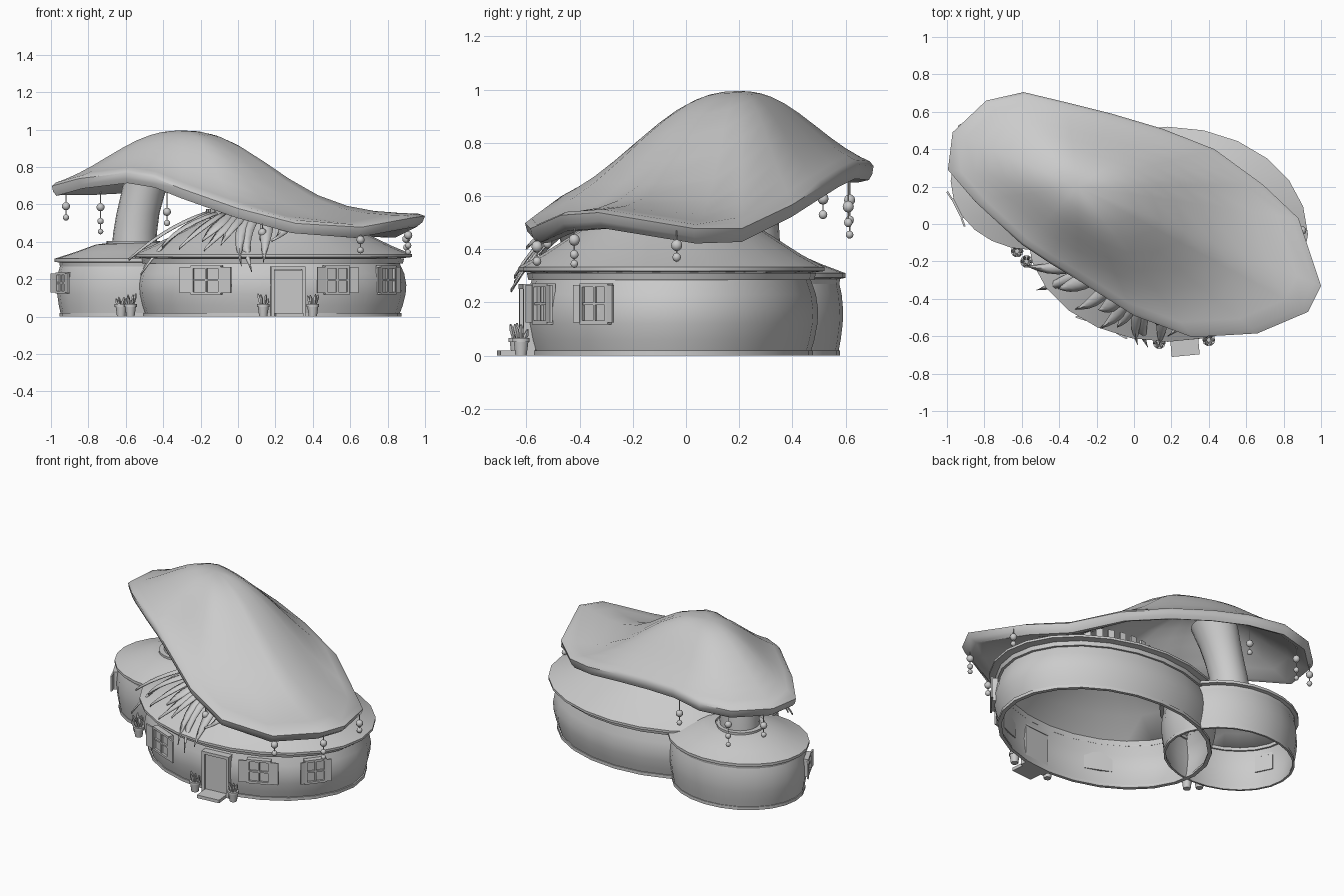
import bpy, math, random
from mathutils import Vector, Matrix
from mathutils.bvhtree import BVHTree
import bmesh

if "Cube" in bpy.data.objects:
    bpy.data.objects.remove(bpy.data.objects["Cube"])
random.seed(4)
BIG = (0.18, -0.055, 0.75, 0.575)      # centre x, y and eave radii
SMALL = (-0.54, 0.23, 0.44, 0.37)


def mesh(name, verts, faces):
    bm = bmesh.new()
    vs = [bm.verts.new(v) for v in verts]
    for f in faces:
        bm.faces.new([vs[i] for i in f])
    bmesh.ops.recalc_face_normals(bm, faces=bm.faces)
    me = bpy.data.meshes.new(name)
    bm.to_mesh(me)
    bm.free()
    ob = bpy.data.objects.new(name, me)
    bpy.context.collection.objects.link(ob)
    return ob


def bridge(rows, n, loop=False):
    pairs = [(i, (i + 1) % rows) for i in range(rows if loop else rows - 1)]
    return [(a * n + j, a * n + (j + 1) % n, b * n + (j + 1) % n, b * n + j)
            for a, b in pairs for j in range(n)]


def lathe(name, house, profile, n=24):
    """Closed profile of (radius fraction, z) swept round an oval."""
    cx, cy, rx, ry = house
    v = [(cx + rx * r * math.cos(2 * math.pi * j / n),
          cy + ry * r * math.sin(2 * math.pi * j / n), z)
         for r, z in profile for j in range(n)]
    return mesh(name, v, bridge(len(profile), n, True))


def tube(name, path, n=12):
    """Rings of (x, y, z, radius)."""
    v = [(x + r * math.cos(2 * math.pi * j / n), y + r * math.sin(2 * math.pi * j / n), z)
         for x, y, z, r in path for j in range(n)]
    f = bridge(len(path), n)
    f += [tuple(range(n)), tuple(range((len(path) - 1) * n, len(path) * n))]
    return mesh(name, v, f)


def box(name, loc, size, mat=Matrix()):
    v = [mat @ Vector([loc[k] + s[k] * size[k] / 2 for k in range(3)])
         for s in [(a, b, c) for a in (-1, 1) for b in (-1, 1) for c in (-1, 1)]]
    return mesh(name, v, [(0, 1, 3, 2), (4, 5, 7, 6), (0, 1, 5, 4),
                          (2, 3, 7, 6), (0, 2, 6, 4), (1, 3, 7, 5)])


def on_wall(house, deg, frac):
    """Frame on the wall: x along it, y inward, z up."""
    cx, cy, rx, ry = house
    c, s = math.cos(math.radians(deg)), math.sin(math.radians(deg))
    nrm = Vector((c / rx, s / ry, 0)).normalized()
    m = Matrix(((-nrm.y, -nrm.x, 0), (nrm.x, -nrm.y, 0), (0, 0, 1))).to_4x4()
    m.translation = (cx + rx * frac * c, cy + ry * frac * s, 0)
    return m


# Round bulging walls, trims and shallow conical roofs
for tag, h, dz, k in (("main", BIG, 0, 0), ("side", SMALL, -.02, .015)):
    outer = [(.905, 0), (.935, .06), (.955, .12), (.96, .17), (.945, .23), (.915, .28), (.9, .32 + dz)]
    outer = [(r + k, z) for r, z in outer]
    lathe(tag + "_wall", h, outer + [(r - .012, z) for r, z in reversed(outer)])
    lathe(tag + "_base_trim", h, [(.9 + k, 0), (.927 + k, 0), (.927 + k, .02), (.9 + k, .02)])
    lathe(tag + "_top_trim", h, [(.9, .285 + dz), (.935, .285 + dz), (.945, .31 + dz), (.9, .31 + dz)])
lathe("main_roof", BIG, [(.9, .31), (1, .318), (1, .333), (.85, .38), (.7, .435), (.55, .49),
                         (.47, .525), (.45, .51), (.55, .475), (.7, .415)])
lathe("side_roof", SMALL, [(.9, .285), (1, .293), (1, .31), (.75, .345), (.5, .385),
                           (.33, .395), (.33, .38), (.7, .335)])
lathe("stem_collar", (-.56, .235, .36, .36), [(.3, .38), (.4, .38), (.4, .405), (.3, .405)])

# Leaning stem under the high end of the cap
tube("stem", [(-.555, .235, .37, .12), (-.55, .235, .45, .117), (-.535, .23, .55, .115),
              (-.51, .225, .65, .117), (-.48, .22, .75, .125), (-.44, .215, .86, .14)], 20)

# Wavy cap: outline of (x, y, rim height), bell-shaped rise to one peak
rim = [(-.995, .29, .71), (-.97, .49, .715), (-.79, .66, .715), (-.59, .705, .725), (-.36, .65, .73),
       (-.12, .59, .70), (.15, .51, .65), (.43, .40, .58), (.69, .21, .49), (.88, .03, .49),
       (1.0, -.33, .55), (.93, -.47, .54), (.66, -.585, .49), (.31, -.605, .51),
       (0, -.49, .59), (-.3, -.30, .695), (-.45, -.21, .755), (-.6, -.11, .78), (-.85, .12, .75)]
peak = Vector((-.3, .2, .995))


def cap_ring(t, drop):
    out = []
    for x, y, z in rim:
        D = math.hypot(x - peak.x, y - peak.y)
        s = min(.74 * D, .66)
        g, gD = math.exp(-(t * D / s) ** 2.3), math.exp(-(D / s) ** 2.3)
        f = (g - gD) / (1 - gD)
        out.append((peak.x + (x - peak.x) * t, peak.y + (y - peak.y) * t,
                    z + (peak.z - z) * f - drop))
    return out


layers = [(t, 0) for t in (.08, .16, .24, .34, .44, .56, .68, .79, .9, .97)]
layers += [(1, .012), (.99, .045), (.965, .072), (.91, .075)]
layers += [(t, .06) for t in (.79, .68, .56, .44, .32, .2, .1)]
cv = [p for t, d in layers for p in cap_ring(t, d)]
n = len(rim)
cf = bridge(len(layers), n)
top, low = len(cv), len(cv) + 1
cv += [peak, peak - Vector((0, 0, .06))]
last = (len(layers) - 1) * n
cf += [(top, j, (j + 1) % n) for j in range(n)]
cf += [(low, last + j, last + (j + 1) % n) for j in range(n)]
mesh("mushroom_cap", cv, cf)
tree = BVHTree.FromPolygons([Vector(p) for p in cv], cf)

# Low slats round the roof opening, cut off under the cap
for i in range(28):
    m = on_wall(BIG, i * 360 / 28, .46)
    p = m.translation.copy()
    p.z = .2
    hit = tree.ray_cast(p, Vector((0, 0, 1)))[0]
    if hit and hit.z > .54:
        zt = min(hit.z, .575)
        box("neck_slat", (0, 0, (.5 + zt) / 2), (.04, .012, zt - .5), m)


# Windows with crossbars and open shutters
def window(house, deg, frac, w, leaf_w, z=.195, h=.14):
    m = on_wall(house, deg, frac)
    box("window_pane", (0, .005, z), (w, .02, h), m)
    for s in (-1, 1):
        box("window_side", (s * w / 2, -.002, z), (.014, .035, h + .014), m)
        box("window_rail", (0, -.002, z + s * h / 2), (w, .035, .014), m)
        hinge = m @ Matrix.Translation((s * w / 2, -.014, 0)) @ Matrix.Rotation(s * math.radians(-6), 4, 'Z')
        box("shutter", (s * (leaf_w / 2 + .005), -.002, z), (leaf_w, .01, h), hinge)
    box("window_mullion", (0, -.006, z), (.01, .02, h), m)
    box("window_crossbar", (0, -.006, z), (w, .02, .01), m)


window(BIG, -119, .95, .16, .065)
window(BIG, -61, .95, .13, .05)
window(BIG, -31, .95, .12, .03)
window(SMALL, 203, .97, .1, .05, .18, .1)

# Door and step
m = on_wall(BIG, -83, .945)
box("door", (0, .005, .125), (.15, .03, .25), m)
for s in (-1, 1):
    box("door_post", (s * .083, -.002, .13), (.018, .045, .26), m)
box("door_lintel", (0, -.002, .26), (.184, .05, .018), m)
box("door_step", (0, -.055, .01), (.15, .11, .02), m)

# Flower pots
for x, y in ((-.625, -.145), (-.575, -.2), (.135, -.635), (.4, -.62)):
    tube("pot", [(x, y, 0, .022), (x, y, .052, .029), (x, y, .052, .034), (x, y, .066, .034)], 10)
    for k in range(6):
        a = k * 1.05
        dx, dy = math.cos(a) * .014, math.sin(a) * .014
        top_z = random.uniform(.09, .125)
        tube("pot_plant", [(x + dx, y + dy, .06, .006), (x + dx * 1.6, y + dy * 1.6, top_z - .02, .01),
                           (x + dx * 2, y + dy * 2, top_z, .003)], 5)

# Bead strings hanging from the rim
for x, y, z, drops in ((-.92, .515, .68, (.59, .53)), (-.735, .615, .68, (.585, .51, .455)),
                       (-.38, .61, .68, (.56, .5)), (.13, -.52, .5, (.45, .42)),
                       (.655, -.56, .46, (.41, .355)), (.91, -.42, .5, (.435, .38, .345)),
                       (.9, -.035, .47, (.415, .37))):
    tube("bead_string", [(x, y, drops[-1], .003), (x, y, z, .003)], 6)
    for k, bz in enumerate(drops):
        r = (.022, .017, .015)[k]
        tube("bead", [(x, y, bz + r * math.sin(q), max(r * math.cos(q), .001))
                      for q in [math.pi * (i / 6 - .5) for i in range(7)]], 10)


# Long pointed leaves draped over the front of the main roof
def leaf(root, ctrl, tip, w):
    a, b, c = Vector(root), Vector(ctrl), Vector(tip)
    side = (c - a).cross(Vector((0, 0, 1))).normalized()
    v = []
    for i in range(8):
        t = i / 7
        p = a * (1 - t) ** 2 + b * 2 * t * (1 - t) + c * t * t
        half = side * w * (math.sin(math.pi * (.25 + .75 * t)) + .02)
        v += [p - half, p + Vector((0, 0, .012)), p + half]
    f = [(3 * i + k, 3 * i + k + 1, 3 * i + k + 4, 3 * i + k + 3) for i in range(7) for k in (0, 1)]
    ob = mesh("drooping_leaf", v, f)
    ob.modifiers.new("thickness", 'SOLIDIFY').thickness = .005


for deg, reach, z in ((200, 1.06, .3), (209, 1.07, .22), (217, .93, .37), (226, .96, .36), (234, .86, .4),
                      (241, 1.0, .35), (248, .94, .38), (255, 1.05, .27), (261, 1.06, .24),
                      (267, 1.03, .29), (273, .95, .4)):
    r = on_wall(BIG, deg, .5).translation
    c = on_wall(BIG, deg + random.uniform(-9, 9), .85).translation
    t = on_wall(BIG, deg + random.uniform(-5, 5), reach).translation
    leaf((r.x, r.y, .55), (c.x, c.y, .48), (t.x, t.y, z), random.uniform(.03, .046))

bpy.ops.object.select_all(action='SELECT')
bpy.context.view_layer.objects.active = bpy.data.objects["mushroom_cap"]
bpy.ops.object.shade_smooth_by_angle(angle=math.radians(45))
